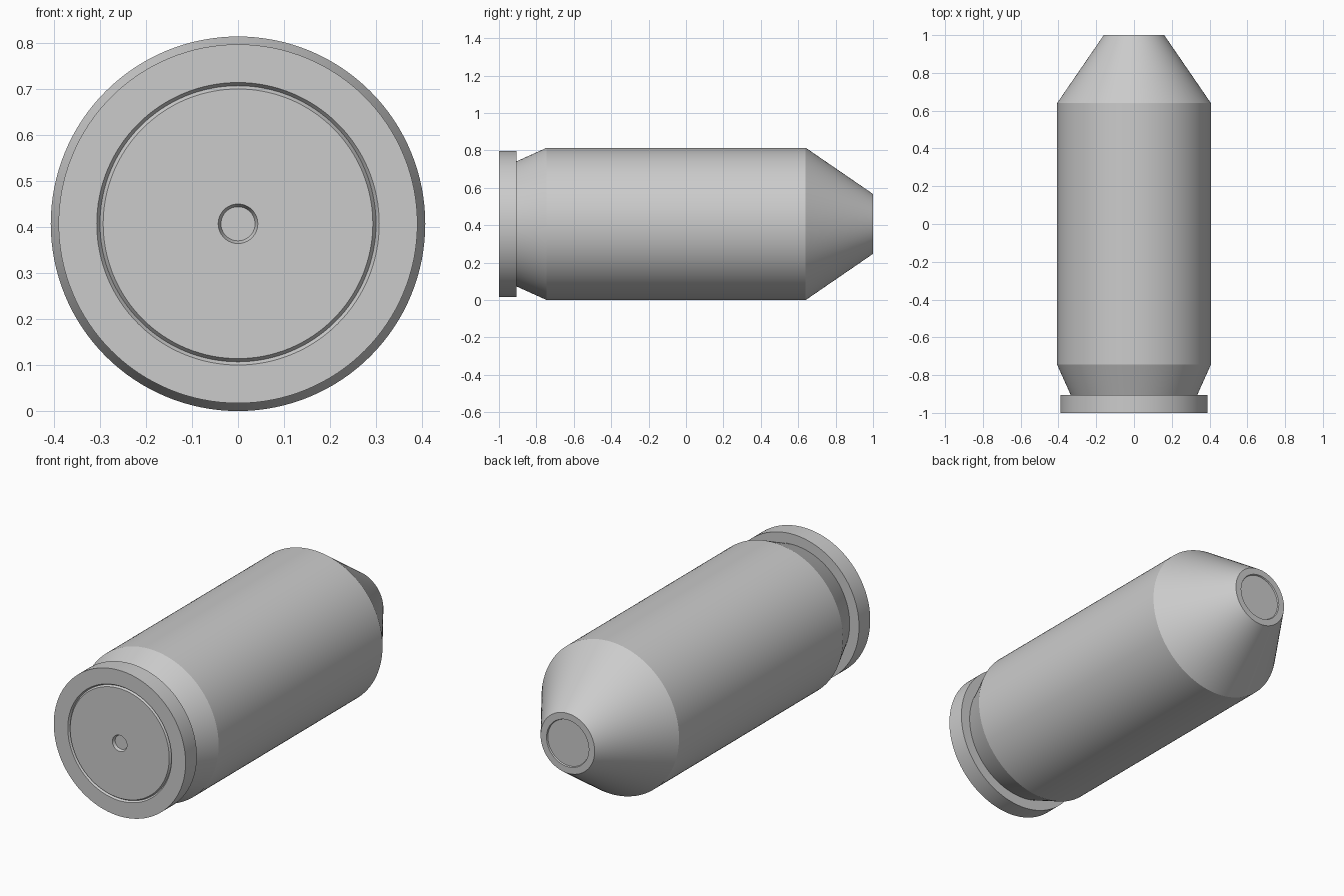
import bpy
from math import cos, sin, tau, radians

if "Cube" in bpy.data.objects:
    bpy.data.objects.remove(bpy.data.objects["Cube"])

R = 0.407      # body radius, also the height of the axis
SEGMENTS = 128


def lathe(name, profile):
    """Revolve (radius, y) points about the long axis; radius 0 closes an end."""
    verts, faces, rings = [], [], []
    for r, y in profile:
        n = SEGMENTS if r else 1
        rings.append((len(verts), n))
        verts += [(r * cos(tau * i / n), y, R + r * sin(tau * i / n)) for i in range(n)]
    for (a, na), (b, nb) in zip(rings, rings[1:]):
        for i in range(SEGMENTS):
            j = (i + 1) % SEGMENTS
            if na == 1:
                faces.append((a, b + i, b + j))
            elif nb == 1:
                faces.append((a + i, b, a + j))
            else:
                faces.append((a + i, b + i, b + j, a + j))
    mesh = bpy.data.meshes.new(name)
    mesh.from_pydata(verts, [], faces)
    obj = bpy.data.objects.new(name, mesh)
    bpy.context.collection.objects.link(obj)
    bpy.ops.object.select_all(action='DESELECT')
    obj.select_set(True)
    bpy.context.view_layer.objects.active = obj
    bpy.ops.object.mode_set(mode='EDIT')
    bpy.ops.mesh.select_all(action='SELECT')
    bpy.ops.mesh.normals_make_consistent(inside=False)
    bpy.ops.object.mode_set(mode='OBJECT')
    bpy.ops.object.shade_smooth_by_angle(angle=radians(20))
    return obj


# One continuous skin from the base centre to the tip centre
lathe("turned_body", [
    (0, -0.985), (0.037, -0.985), (0.043, -1),        # centre dimple
    (0.293, -1), (0.300, -0.99), (0.307, -1),         # ring groove in base
    (0.39, -1), (0.39, -0.905), (0.335, -0.905),      # rim
    (R, -0.745), (R, 0.64),                           # tapered neck and barrel
    (0.16, 1), (0.125, 1), (0.122, 0.993), (0, 0.993) # cone and recessed tip
])
